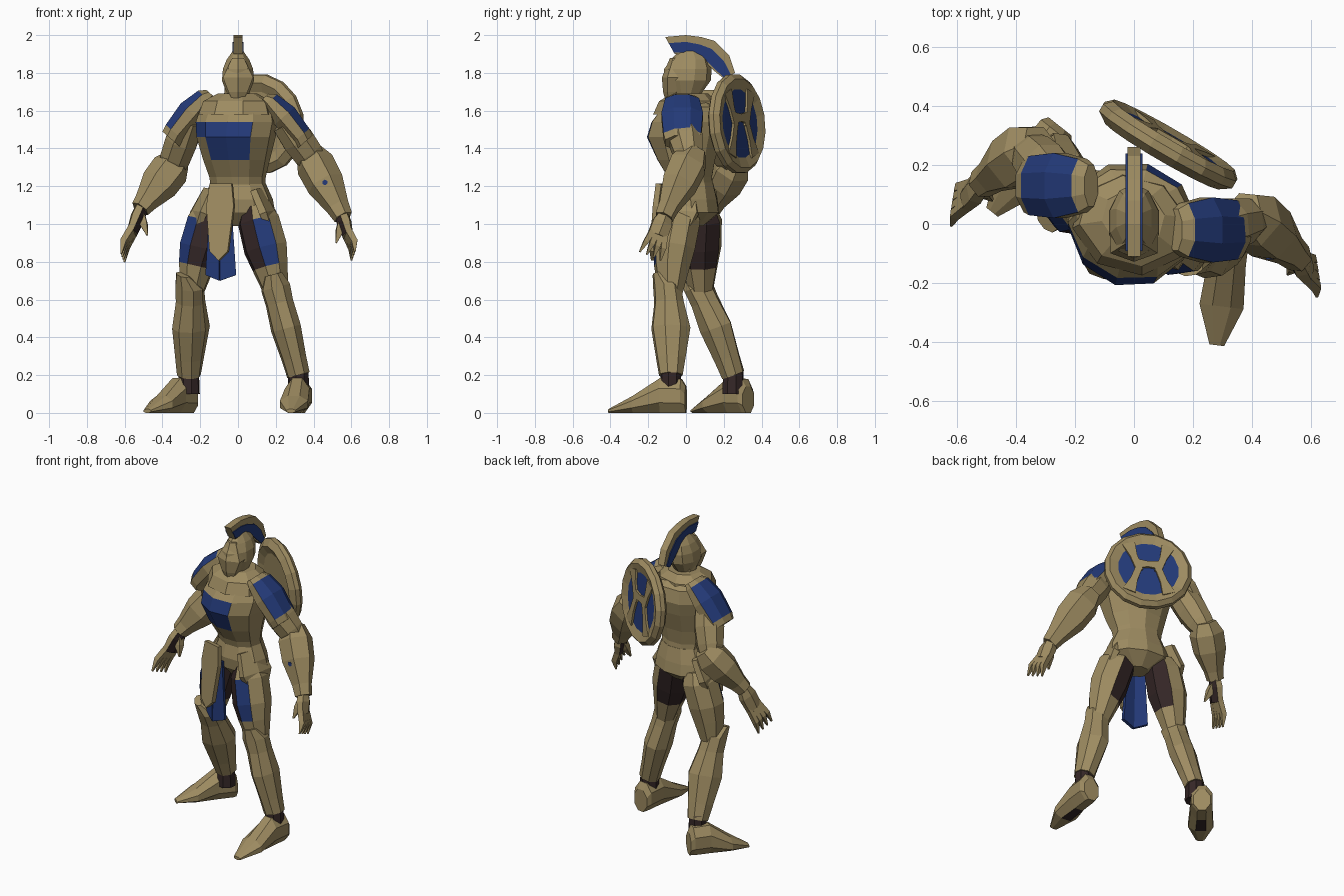
import bpy, bmesh, math
from mathutils import Vector

if "Cube" in bpy.data.objects:
    bpy.data.objects.remove(bpy.data.objects["Cube"])


def material(name, r, g, b):
    m = bpy.data.materials.new(name)
    m.use_nodes = True
    m.diffuse_color = (r, g, b, 1)
    bsdf = m.node_tree.nodes["Principled BSDF"]
    bsdf.inputs["Base Color"].default_value = (r, g, b, 1)
    bsdf.inputs["Roughness"].default_value = 0.8
    return m


BRONZE, BLUE, BROWN = 0, 1, 2
MATERIALS = [material("bronze", 0.34, 0.26, 0.12),
             material("royal blue", 0.017, 0.042, 0.19),
             material("dark brown", 0.035, 0.02, 0.02)]


def finish(name, bm, colour=BRONZE):
    """Turn a bmesh into a flat shaded object with all the materials."""
    bmesh.ops.recalc_face_normals(bm, faces=bm.faces)
    mesh = bpy.data.meshes.new(name)
    bm.to_mesh(mesh)
    bm.free()
    for m in MATERIALS:
        mesh.materials.append(m)
    for p in mesh.polygons:
        p.material_index = colour
    obj = bpy.data.objects.new(name, mesh)
    bpy.context.collection.objects.link(obj)
    return obj


def paint(obj, colour, test):
    """Colour the faces whose centre and normal pass the test."""
    for p in obj.data.polygons:
        if test(p.center, p.normal):
            p.material_index = colour


def limb(name, start, end, front, profile, colour=BRONZE, sides=8):
    """Loft rings from start to end: (position, half width, half depth, forward shift)."""
    start, end = Vector(start), Vector(end)
    axis = (end - start).normalized()
    front = Vector(front)
    front = (front - axis * front.dot(axis)).normalized()
    across = axis.cross(front)
    grow = 1 / math.cos(math.pi / sides)
    bm = bmesh.new()
    rings = []
    for t, width, depth, shift in profile:
        centre = start.lerp(end, t) + front * shift
        ring = []
        for k in range(sides):
            a = math.tau * (k + 0.5) / sides
            ring.append(bm.verts.new(centre + across * math.cos(a) * width * grow
                                     + front * math.sin(a) * depth * grow))
        rings.append(ring)
    for low, high in zip(rings, rings[1:]):
        for k in range(sides):
            j = (k + 1) % sides
            bm.faces.new((low[k], low[j], high[j], high[k]))
    bm.faces.new(rings[0])
    bm.faces.new(rings[-1])
    return finish(name, bm, colour)


def plate(name, outline, origin, right, up, thickness, colour=BRONZE):
    """Extrude a flat outline, centred on its own plane."""
    right, up = Vector(right).normalized(), Vector(up).normalized()
    normal = right.cross(up)
    bm = bmesh.new()
    base = Vector(origin) - normal * thickness / 2
    face = bm.faces.new([bm.verts.new(base + right * u + up * v) for u, v in outline])
    moved = bmesh.ops.extrude_face_region(bm, geom=[face])["geom"]
    bmesh.ops.translate(bm, vec=normal * thickness,
                        verts=[v for v in moved if isinstance(v, bmesh.types.BMVert)])
    bmesh.ops.triangulate(bm, faces=[f for f in bm.faces if len(f.verts) > 4])
    return finish(name, bm, colour)


# Torso, twisted a little to the right, with painted chest and back panels
FACING = Vector((-0.26, -0.97, 0))
ACROSS = Vector((0.97, -0.26, 0))
GROUND, UNIT_UP = (0, 0.03, 0), (0, 0.03, 1)
torso = limb("torso", GROUND, UNIT_UP, FACING, [
    (1.2, 0.14, 0.11, 0.0), (1.25, 0.145, 0.115, 0.01), (1.34, 0.17, 0.15, 0.03),
    (1.46, 0.2, 0.195, 0.04), (1.54, 0.21, 0.19, 0.02), (1.62, 0.19, 0.15, 0.0),
    (1.67, 0.1, 0.09, 0.0)], sides=10)
paint(torso, BLUE, lambda c, n: n.dot(FACING) > 0.4 and (
    1.46 < c.z < 1.54 and c.dot(ACROSS) < 0.1 or 1.34 < c.z < 1.46 and n.dot(FACING) > 0.75))
paint(torso, BLUE, lambda c, n: n.dot(FACING) < -0.5 and 1.55 < c.z < 1.61 and 0 < c.x < 0.13)
limb("pelvis", GROUND, UNIT_UP, FACING, [
    (0.99, 0.07, 0.06, 0), (1.06, 0.19, 0.13, -0.01), (1.13, 0.18, 0.13, 0),
    (1.22, 0.14, 0.11, 0)], sides=10)
limb("collar", GROUND, UNIT_UP, FACING, [
    (1.58, 0.19, 0.16, 0.03), (1.65, 0.17, 0.14, 0.02), (1.69, 0.1, 0.09, 0.01)])
limb("neck", GROUND, UNIT_UP, FACING, [(1.6, 0.06, 0.06, 0.02), (1.75, 0.06, 0.06, 0.03)])

# Helmet: pointed face, cheek guards and a tall curved crest
AHEAD = (0, -1, 0)
limb("helmet", (0, 0, 0), (0, 0, 1), AHEAD, [
    (1.68, 0.055, 0.07, 0.0), (1.76, 0.085, 0.12, -0.005), (1.82, 0.08, 0.12, -0.01),
    (1.87, 0.06, 0.095, -0.02), (1.92, 0.025, 0.05, -0.02)], sides=10)
limb("face_guard", (0, -0.06, 1.62), (0, -0.06, 1.88), AHEAD, [
    (0, 0.012, 0.015, 0.02), (0.3, 0.05, 0.04, 0.015), (0.6, 0.08, 0.05, 0.01),
    (1, 0.03, 0.03, -0.01)], sides=6)
outer = [(-0.11, 1.99), (0, 2.0), (0.08, 1.99), (0.15, 1.97), (0.23, 1.89), (0.26, 1.8)]
inner = [(-0.06, 1.9), (0, 1.9), (0.06, 1.88), (0.11, 1.85), (0.15, 1.81), (0.2, 1.77)]


def band(low, high):
    """Outline that keeps only part of the width of the crest."""
    pairs = [(Vector(i), Vector(o)) for i, o in zip(inner, outer)]
    return [i.lerp(o, low) for i, o in pairs] + [i.lerp(o, high) for i, o in reversed(pairs)]


plate("crest", band(0, 1), (0, 0, 0), (0, 1, 0), (0, 0, 1), 0.045)
for side in (-1, 1):
    plate("crest_plume", band(0.08, 0.64), (side * 0.024, 0, 0), (0, 1, 0), (0, 0, 1), 0.008, BLUE)


def arm(word, side, shoulder, elbow, wrist, tip):
    """Shoulder guard, upper arm, gauntlet and hand with five fingers."""
    shoulder, elbow, wrist, tip = map(Vector, (shoulder, elbow, wrist, tip))
    out = Vector((side, 0, 0.9)).normalized()
    guard = limb(word + "_shoulder_guard", shoulder + Vector((-side * 0.11, 0, 0.13)),
                 shoulder + Vector((side * 0.1, 0, -0.11)), out, [
        (0, 0.07, 0.03, 0), (0.1, 0.09, 0.05, 0.01), (0.45, 0.11, 0.07, 0.015),
        (0.88, 0.1, 0.06, 0.01), (1, 0.09, 0.06, 0.0)])
    paint(guard, BLUE, lambda c, n: n.dot(out) > 0.6 and (c - shoulder).length < 0.135)
    limb(word + "_upper_arm", shoulder, elbow, AHEAD, [
        (0, 0.075, 0.085, 0), (0.45, 0.085, 0.09, 0), (0.8, 0.08, 0.075, 0), (1.1, 0.06, 0.05, 0)])
    limb(word + "_gauntlet", elbow, wrist, out, [
        (-0.2, 0.06, 0.06, 0.0), (0.05, 0.09, 0.09, 0), (0.42, 0.085, 0.088, 0),
        (0.85, 0.05, 0.055, 0), (1.05, 0.045, 0.045, 0)], sides=6)
    back = Vector((side, 0.3, 0.35))
    palm_end = wrist.lerp(tip, 0.5)
    palm = limb(word + "_palm", wrist, palm_end, back, [
        (-0.1, 0.03, 0.03, 0), (0.4, 0.052, 0.035, 0), (1, 0.052, 0.026, 0)], sides=6)
    paint(palm, BROWN, lambda c, n: n.dot(back) < -0.5)
    spread = (tip - wrist).cross(back).normalized()
    for i in range(4):
        off = spread * (i - 1.5)
        limb(word + "_finger", palm_end + off * 0.025, tip + off * 0.04, back, [
            (-0.15, 0.015, 0.018, 0), (0.5, 0.014, 0.016, 0.015), (1, 0.004, 0.004, 0)], sides=4)
    limb(word + "_thumb", wrist.lerp(tip, 0.1), wrist + Vector((-side * 0.03, -0.06, -0.15)), back, [
        (0, 0.022, 0.022, 0), (0.5, 0.02, 0.02, 0), (1, 0.004, 0.004, 0)], sides=4)


arm("left", 1, (0.25, -0.02, 1.54), (0.4, 0.02, 1.33), (0.55, -0.11, 1.05), (0.61, -0.19, 0.83))
arm("right", -1, (-0.255, 0.13, 1.56), (-0.35, 0.25, 1.3), (-0.51, 0.14, 1.09), (-0.61, 0.05, 0.82))
limb("gauntlet_stud", (0.46, -0.02, 1.22), (0.46, -0.12, 1.22), (0, 0, 1), [
    (0, 0.013, 0.013, 0), (1, 0.013, 0.013, 0)], BLUE, sides=6)


def leg(word, side, front, hip, knee, ankle, heel, toe):
    """Hip plate, armoured thigh, greave with knee guard, and boot."""
    hip, knee, ankle, heel, toe = map(Vector, (hip, knee, ankle, heel, toe))
    front = Vector(front).normalized()
    outward = Vector((-front.y, front.x, 0)) * side
    flank = Vector((side, -0.25, 0))
    limb(word + "_hip_plate", hip + Vector((0, 0, 0.13)), hip + flank * 0.09
         + Vector((0, 0, -0.1)), flank, [(0, 0.08, 0.03, 0), (0.55, 0.11, 0.035, 0.01),
         (1, 0.06, 0.015, 0)], sides=6)
    thigh = limb(word + "_thigh", hip, knee, front, [
        (-0.1, 0.07, 0.08, 0), (0.08, 0.105, 0.105, 0), (0.45, 0.11, 0.105, 0.01),
        (0.7, 0.09, 0.09, 0.01), (1.05, 0.06, 0.06, 0)])
    paint(thigh, BROWN, lambda c, n: c.z > knee.z + 0.1
          and (n.dot(outward) < -0.5 or n.dot(front) < -0.75))
    paint(thigh, BLUE, lambda c, n: n.dot(front) > 0.8 and knee.z + 0.1 < c.z < hip.z - 0.03)
    limb(word + "_greave", knee, ankle, front, [
        (-0.18, 0.045, 0.025, 0.07), (-0.03, 0.075, 0.07, 0.02), (0.15, 0.07, 0.075, 0.01),
        (0.45, 0.075, 0.1, 0), (0.8, 0.062, 0.075, 0), (1, 0.058, 0.06, 0)])
    limb(word + "_ankle", ankle + Vector((0, 0, 0.04)), ankle - Vector((0, 0, 0.1)), front, [
        (0, 0.05, 0.05, 0), (1, 0.055, 0.055, 0)], BROWN)
    boot = limb(word + "_boot", heel, toe, (0, 0, 1), [
        (0, 0.05, 0.07, 0.07), (0.06, 0.065, 0.09, 0.09), (0.33, 0.065, 0.092, 0.092),
        (0.68, 0.075, 0.045, 0.045), (1, 0.025, 0.01, 0.01)])
    arch = heel.lerp(toe, 0.5)
    paint(boot, BROWN, lambda c, n: n.z < -0.9 and (c - arch).length < 0.05)


leg("left", 1, (0.15, -1, 0), (0.1, -0.03, 1.05), (0.2, -0.08, 0.65), (0.32, -0.08, 0.2),
    (0.33, 0.0, 0), (0.28, -0.41, 0))
leg("right", -1, (-0.8, -0.6, 0), (-0.15, 0.08, 1.05), (-0.24, 0.08, 0.66), (-0.26, 0.25, 0.2),
    (-0.25, 0.33, 0), (-0.48, 0.04, 0))

# Hanging cloth with a pointed armour flap in front, leaning back to the waist
cloth = Vector((-0.095, -0.14, 0))
for side in (-1, 1):
    plate("cloth_strip", [(0, 1.1), (side * 0.06, 1.1), (side * 0.085, 0.73), (0, 0.7)], cloth,
          ACROSS - FACING * 0.3 * side, (0, 0.03, 1), 0.02, BLUE)
plate("front_flap", [(-0.06, 1.22), (0.06, 1.22), (0.075, 1.1), (0.05, 0.86), (0, 0.81),
      (-0.05, 0.86), (-0.075, 1.1)], cloth + FACING * 0.115, ACROSS, (0.03, 0.1, 1), 0.03)

# Round shield slung across the back
OUT = Vector((0.5, 0.86, 0.08)).normalized()
RIM = Vector((0.86, -0.5, 0)).normalized()
TOP = RIM.cross(OUT)
centre = Vector((0.115, 0.265, 1.53))
shield = limb("shield", centre - OUT * 0.04, centre + OUT * 0.04, TOP, [
    (0.25, 0.17, 0.17, 0), (0, 0.22, 0.22, 0), (0.35, 0.26, 0.26, 0), (0.7, 0.26, 0.26, 0),
    (1, 0.235, 0.235, 0), (0.8, 0.18, 0.18, 0)], sides=16)
paint(shield, BLUE, lambda c, n: n.dot(OUT) > 0.99)
face = centre + OUT * 0.025
for side in (-1, 1):
    for half in (-1, 1):
        limb("shield_spoke", face + RIM * side * 0.06, face + RIM * side * 0.12 + TOP * half * 0.17,
             OUT, [(-0.1, 0.02, 0.012, 0), (0.5, 0.022, 0.012, 0), (1, 0.04, 0.012, 0)], sides=4)
limb("shield_bar", face - RIM * 0.07 + TOP * 0.03, face + RIM * 0.07 + TOP * 0.03, OUT, [
    (0, 0.03, 0.012, 0), (0.5, 0.02, 0.012, 0), (1, 0.03, 0.012, 0)], sides=4)
